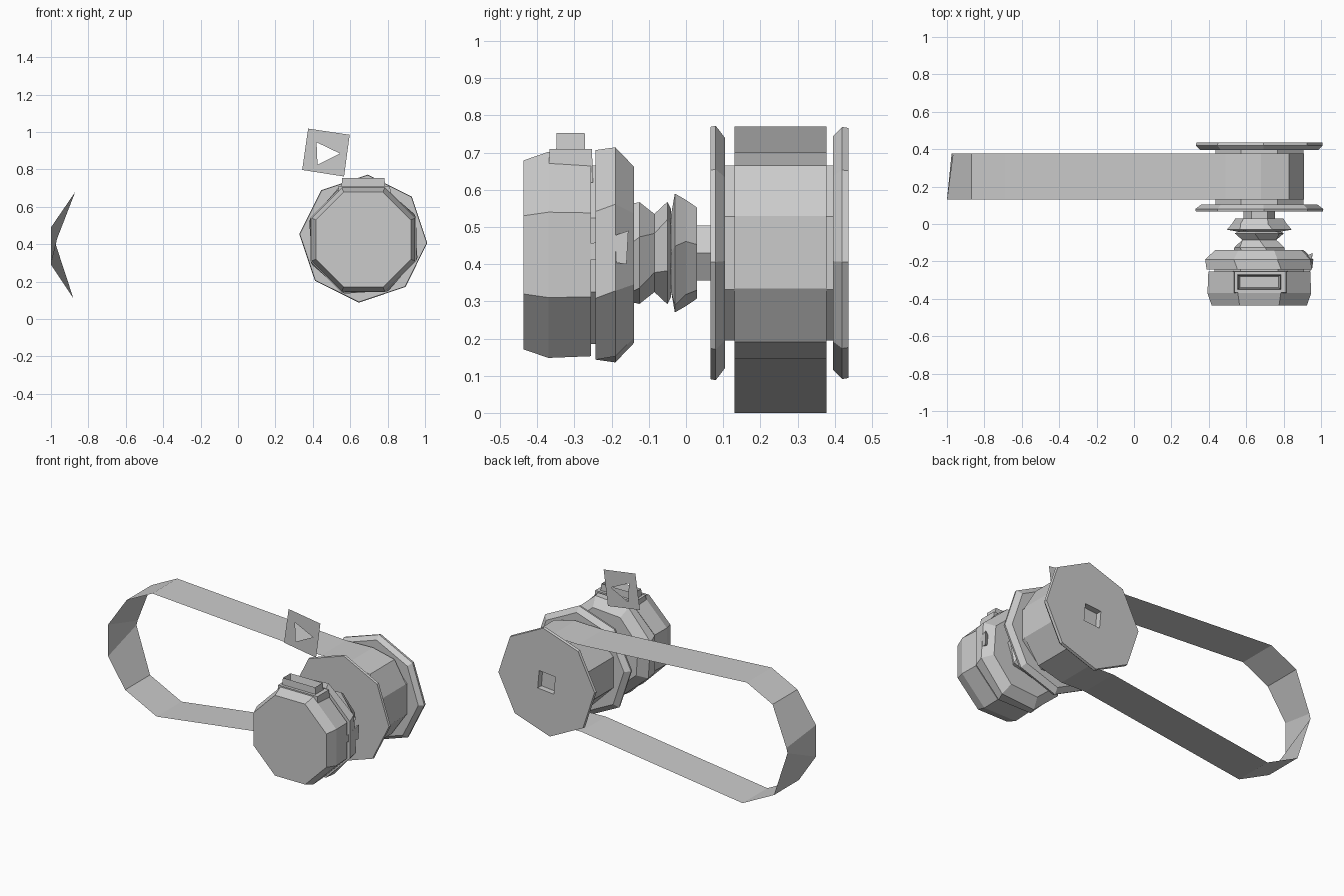
import bpy, bmesh, math
from mathutils import Vector

if "Cube" in bpy.data.objects:
    bpy.data.objects.remove(bpy.data.objects["Cube"])

CX, CZ = 0.67, 0.43   # shared axle axis, running along y


def finish(bm, name):
    bmesh.ops.recalc_face_normals(bm, faces=bm.faces)
    me = bpy.data.meshes.new(name)
    bm.to_mesh(me)
    bm.free()
    ob = bpy.data.objects.new(name, me)
    bpy.context.collection.objects.link(ob)
    return ob


def turned(name, rings, sides=8, phase=22.5, cx=CX, cz=CZ):
    """Low-sided turned part; each ring is (y, radius[, extra twist])."""
    bm = bmesh.new()
    loops = []
    for y, r, *tw in rings:
        a0 = math.radians(phase + (tw[0] if tw else 0))
        loops.append([bm.verts.new((cx + r * math.cos(a0 + math.tau * i / sides), y,
                                    cz + r * math.sin(a0 + math.tau * i / sides)))
                      for i in range(sides)])
    for a, b in zip(loops, loops[1:]):
        for i in range(sides):
            j = (i + 1) % sides
            bm.faces.new((a[i], a[j], b[j], b[i]))
    bm.faces.new(loops[0])
    bm.faces.new(loops[-1])
    return finish(bm, name)


# motor housing: front cap, inner core and rear ring
turned("motor_cap", [(-.437, .275), (-.37, .30), (-.255, .295)], cz=.425)
turned("motor_core", [(-.27, .26), (-.22, .26)], cz=.425)
turned("motor_rear_ring", [(-.243, .305), (-.19, .305, 4), (-.14, .25, 4)], cz=.425)

# axle with twisted collars
turned("axle_collar", [(-.15, .14), (-.125, .14, 8), (-.085, .105, 20), (-.05, .14, 30), (-.04, .12, 30)],
       sides=6, phase=10)
turned("axle_cone", [(-.04, .12), (-.03, .175, 6), (.0, .15, 12), (.03, .13, 10)], sides=6, phase=0)
turned("axle_hub", [(.02, .085), (.075, .085)], sides=6, phase=0)

# pulley drum and flanges
turned("pulley_drum", [(.10, .255), (.40, .255)])
turned("front_flange", [(.066, .34), (.08, .343), (.105, .31)], phase=-4)
rear = turned("rear_flange", [(.395, .315), (.42, .34), (.437, .337)], phase=-4)

# square axle socket in the rear flange
socket = turned("socket_cutter", [(.40, .08), (.5, .08)], sides=4, phase=50)
socket.hide_render = True
socket.hide_set(True)
cut = rear.modifiers.new("socket", 'BOOLEAN')
cut.object = socket
cut.operation = 'DIFFERENCE'
cut.solver = 'EXACT'

# belt: thin open band around the pulley and a far, absent wheel
front = [(-.66, .0), (-.88, .11), (-1, .29), (-1, .49), (-.87, .68), (-.69, .77),
         (.49, .695), (.68, .70), (.83, .665), (.91, .53), (.91, .335), (.81, .19), (.64, .145), (.47, .15)]
back = list(front)
back[2], back[3] = (-.975, .40), (-.967, .43)
bm = bmesh.new()
f = [bm.verts.new((x, .13, z)) for x, z in front]
b = [bm.verts.new((x, .378, z)) for x, z in back]
for i in range(len(f)):
    j = (i + 1) % len(f)
    bm.faces.new((f[i], f[j], b[j], b[i]))
finish(bm, "belt")


def box(name, x0, x1, y0, y1, z0, z1, taper=0.0, recess=0.0):
    """Box narrowed at the top, with an optional sunken top."""
    bm = bmesh.new()
    bmesh.ops.create_cube(bm, size=1)
    for v in bm.verts:
        k = 1 - taper if v.co.z > 0 else 1
        v.co = Vector(((x0 + x1) / 2 + v.co.x * k * (x1 - x0),
                       (y0 + y1) / 2 + v.co.y * k * (y1 - y0), z1 if v.co.z > 0 else z0))
    if recess:
        top = max(bm.faces, key=lambda q: q.calc_center_median().z)
        bmesh.ops.inset_region(bm, faces=[top], thickness=.018)
        for v in top.verts:
            v.co.z -= recess
    return finish(bm, name)


# terminal block on top of the motor
box("terminal_base", .53, .82, -.37, -.25, .62, .71, .05)
box("terminal_socket", .55, .79, -.35, -.27, .68, .753, .06, .06)

# pointed cooling fin on the motor side
bm = bmesh.new()
pts = [(.93, -.34, .425), (.955, -.155, .49), (.955, -.16, .40), (.86, -.2, .44)]
bmesh.ops.convex_hull(bm, input=[bm.verts.new(p) for p in pts])
finish(bm, "side_fin")

# loose flat plate with a triangular hole
bm = bmesh.new()
o = [bm.verts.new((x, -.03, z)) for x, z in ((.375, 1.018), (.597, .985), (.567, .762), (.343, .797))]
t = [bm.verts.new((x, -.03, z)) for x, z in ((.42, .945), (.545, .885), (.425, .825))]
for face in ((o[0], o[1], t[1], t[0]), (o[1], o[2], t[1]), (o[2], o[3], t[2], t[1]), (o[3], o[0], t[0], t[2])):
    bm.faces.new(face)
finish(bm, "square_washer")
